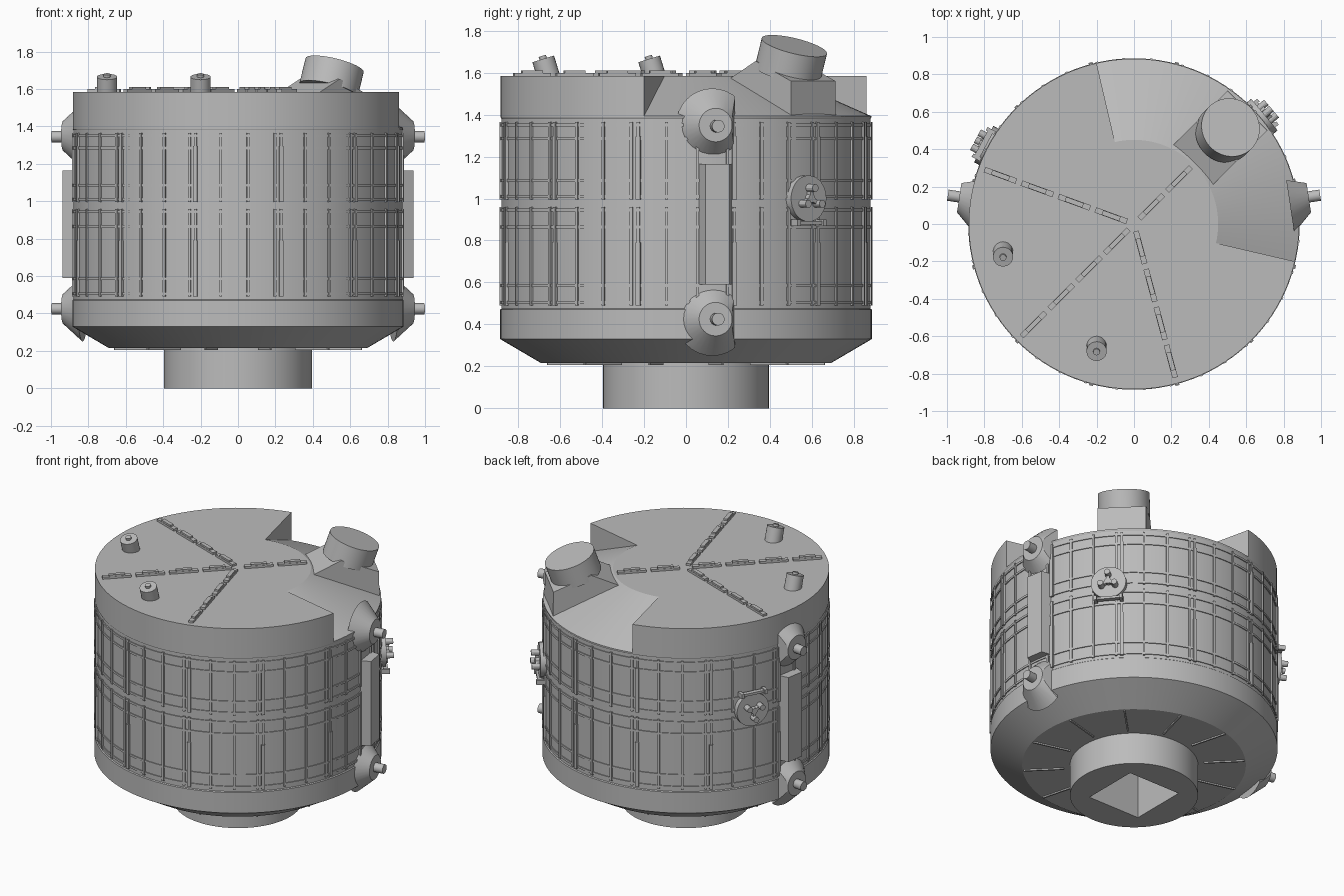
import bpy, bmesh
from math import radians, pi
from mathutils import Matrix, Vector

cube = bpy.data.objects.get("Cube")
if cube:
    bpy.data.objects.remove(cube)

grey = bpy.data.materials.new("plain_grey")
grey.use_nodes = True
grey.diffuse_color = (0.5, 0.5, 0.5, 1)
grey.node_tree.nodes["Principled BSDF"].inputs["Base Color"].default_value = (0.5, 0.5, 0.5, 1)

R, TOP = 0.88, 1.585


def finish(name, bm, smooth=True):
    bmesh.ops.recalc_face_normals(bm, faces=bm.faces)
    mesh = bpy.data.meshes.new(name)
    bm.to_mesh(mesh)
    bm.free()
    mesh.materials.append(grey)
    ob = bpy.data.objects.new(name, mesh)
    bpy.context.collection.objects.link(ob)
    if smooth:
        smooth_object(ob)
    return ob


def activate(ob):
    bpy.ops.object.select_all(action='DESELECT')
    ob.select_set(True)
    bpy.context.view_layer.objects.active = ob


def smooth_object(ob):
    activate(ob)
    bpy.ops.object.shade_smooth_by_angle(angle=radians(20))


def radial(deg, r, z):
    """Local x points outward, y along the wall, z up."""
    return Matrix.Rotation(radians(deg), 4, 'Z') @ Matrix.Translation((r, 0, z))


def box(bm, matrix, size):
    bmesh.ops.create_cube(bm, size=1, matrix=matrix @ Matrix.Diagonal((*size, 1)))


def rod(bm, matrix, r1, r2, depth, seg=24):
    """Cone or cylinder along local z, starting at the matrix origin."""
    return bmesh.ops.create_cone(bm, cap_ends=True, segments=seg, radius1=r1, radius2=r2, depth=depth,
                                 matrix=matrix @ Matrix.Translation((0, 0, depth / 2)))["verts"]


def revolve(bm, profile, start=0, sweep=360, steps=96, closed=False):
    turn = Matrix.Rotation(radians(start), 3, 'Z')
    vs = [bm.verts.new(turn @ Vector((r, 0, z))) for r, z in profile]
    pairs = list(zip(vs, vs[1:] + vs[:1])) if closed else list(zip(vs, vs[1:]))
    edges = [bm.edges.new(p) for p in pairs]
    full = sweep == 360
    if not full:
        edges.append(bm.faces.new(vs))
    bmesh.ops.spin(bm, geom=vs + edges, cent=(0, 0, 0), axis=(0, 0, 1),
                   angle=radians(sweep), steps=steps, use_merge=full)
    if full:
        bmesh.ops.remove_doubles(bm, verts=bm.verts, dist=1e-5)


def cut(ob, cutter):
    mod = ob.modifiers.new("cut", 'BOOLEAN')
    mod.operation, mod.solver, mod.object = 'DIFFERENCE', 'EXACT', cutter
    activate(ob)
    bpy.ops.object.modifier_apply(modifier=mod.name)
    bpy.data.objects.remove(cutter)


def mirror_x(ob):
    ob.modifiers.new("mirror", 'MIRROR').use_axis = (True, False, False)


OUT = Matrix.Rotation(pi / 2, 4, 'Y')      # turns local z to point outward

# Main shell with neck and bevelled underside
bm = bmesh.new()
revolve(bm, [(0, 0), (0.395, 0), (0.395, 0.215), (0.69, 0.215), (0.886, 0.33),
             (0.886, 0.47), (R, 0.475), (R, 1.38), (0.883, 1.385), (0.883, TOP), (0, TOP)], steps=120)
body = finish("body", bm, False)

# Sloped sector cut out of the roof
bm = bmesh.new()
revolve(bm, [(0.45, TOP), (0.95, TOP - 0.222), (0.95, 1.8), (0.45, 1.8)],
        start=-13.1, sweep=116.2, steps=40, closed=True)
cut(body, finish("roof_cutter", bm, False))

# Square socket in the neck
bm = bmesh.new()
box(bm, Matrix.Translation((0, 0, 0.15)), (0.39, 0.39, 0.5))
cut(body, finish("socket_cutter", bm, False))
smooth_object(body)

# Handrail grid round the wall
bm = bmesh.new()
levels = [(1.35, 1.285, 1.085, 1.01), (0.945, 0.865, 0.585, 0.505)]
for group in levels:
    for z in group:
        revolve(bm, [(R - 0.01, z - 0.007), (R + 0.006, z - 0.007),
                     (R + 0.006, z + 0.007), (R - 0.01, z + 0.007)], closed=True)
finish("horizontal_rails", bm)

bm = bmesh.new()
for group in levels:
    high, low = group[0] + 0.015, group[-1] - 0.015
    mid, tall = (high + low) / 2, high - low
    for k in range(12):
        a = -16 + 30 * k
        for off in (-1.1, 1.1, 10, 19.5):
            box(bm, radial(a + off, R, mid), (0.02, 0.014, tall))
        box(bm, radial(a + 1.1, R + 0.002, low + 0.15), (0.024, 0.022, 0.3))
finish("vertical_rails", bm, False)

# Ribs under the floor
bm = bmesh.new()
for k in range(12):
    box(bm, radial(30 * k + 15, 0.56, 0.213), (0.25, 0.01, 0.014))
finish("floor_ribs", bm, False)

# Dashed handrails on the roof
bm = bmesh.new()
for deg, count in ((160, 4), (225, 4), (-75, 4), (45, 2)):
    for i in range(count):
        r = 0.13 + i * 0.21
        box(bm, radial(deg, r, TOP + 0.006), (0.18, 0.03, 0.016))
        box(bm, radial(deg, r, TOP + 0.012), (0.1, 0.026, 0.026))
finish("roof_rails", bm, False)

# Two leaning roof pegs
bm = bmesh.new()
for x, y in ((-0.7, -0.145), (-0.2, -0.65)):
    lean = Matrix.Translation((x, y, TOP - 0.02)) @ Matrix.Rotation(radians(17), 4, 'X')
    rod(bm, lean, 0.054, 0.054, 0.105)
    rod(bm, lean, 0.018, 0.018, 0.12, 12)
finish("roof_pegs", bm)

# Wedge base and tilted drum on the roof slope
bm = bmesh.new()
turn = Matrix.Rotation(radians(45), 3, 'Z')
shape = [(0.44, 1.57), (0.62, 1.655), (0.857, 1.56), (0.86, 1.37), (0.5, 1.5)]
sides = [[bm.verts.new(turn @ Vector((r, t, z))) for r, z in shape] for t in (-0.15, 0.15)]
for s in sides:
    bm.faces.new(s)
for i in range(len(shape)):
    j = (i + 1) % len(shape)
    bm.faces.new((sides[0][i], sides[0][j], sides[1][j], sides[1][i]))
finish("drum_base", bm, False)

bm = bmesh.new()
rod(bm, radial(45, 0.685, 1.595) @ Matrix.Rotation(radians(19), 4, 'Y'), 0.16, 0.16, 0.14, 48)
finish("tilted_drum", bm)

# Side pods, clipped flat on one side, with their pins
bm = bmesh.new()
for z in (0.425, 1.35):
    place = radial(8.6, 0.84, z)
    pod = rod(bm, place @ OUT, 0.175, 0.08, 0.105, 32)
    faces = {f for v in pod for f in v.link_faces}
    edges = {e for v in pod for e in v.link_edges}
    spin = place.to_3x3()
    cut_edges = bmesh.ops.bisect_plane(
        bm, geom=pod + list(edges) + list(faces), plane_co=place @ Vector((0, 0.11, 0)),
        plane_no=spin @ Vector((0.3, 1, 0)), clear_outer=True)["geom_cut"]
    bmesh.ops.holes_fill(bm, edges=[e for e in cut_edges if isinstance(e, bmesh.types.BMEdge)])
pods = finish("side_pods", bm)
mirror_x(pods)

bm = bmesh.new()
for z in (0.425, 1.345):
    rod(bm, radial(8.8, 0.9, z) @ OUT, 0.03, 0.03, 0.107)
mirror_x(finish("pod_pins", bm))

# Bevelled strip between the pods
bm = bmesh.new()
box(bm, radial(9.2, 0.89, 0.878), (0.1, 0.18, 0.575))
inward = radial(9.2, 0.89, 0).inverted()
for v in bm.verts:
    p = inward @ v.co
    if p.x > 0:
        p.y *= 0.65
        v.co = radial(9.2, 0.89, 0) @ p
mirror_x(finish("side_strip", bm, False))

# Round fixtures with three studs and a crossbar
bm = bmesh.new()
for deg, flip in ((40, 0), (152, pi)):
    place = radial(deg, 0.85, 1.0) @ Matrix.Rotation(flip, 4, 'X')
    rod(bm, place @ OUT, 0.11, 0.11, 0.06, 32)
    rod(bm, place @ OUT, 0.025, 0.02, 0.085, 12)
    for k in range(3):
        arm = place @ Matrix.Rotation(k * 2 * pi / 3, 4, 'X')
        box(bm, arm @ Matrix.Translation((0.07, 0, 0.025)), (0.03, 0.02, 0.05))
        rod(bm, arm @ Matrix.Translation((0.05, 0, 0.05)) @ OUT, 0.019, 0.019, 0.06, 12)
    box(bm, place @ Matrix.Translation((0.06, 0, -0.115)), (0.03, 0.17, 0.016))
    for t in (-0.08, 0.08):
        box(bm, place @ Matrix.Translation((0.06, t, -0.115)), (0.05, 0.02, 0.03))
finish("grapple_fixtures", bm)
